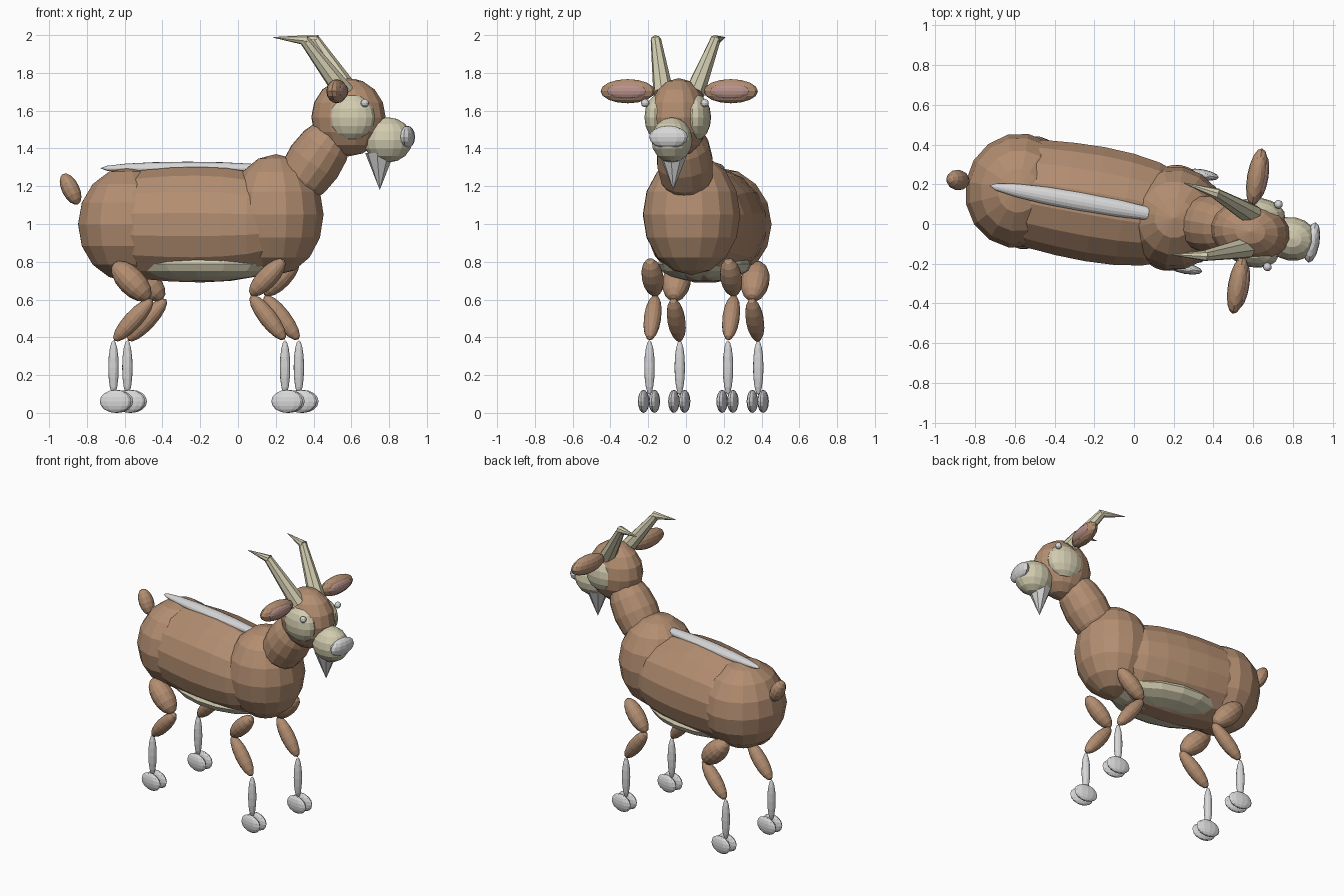
import bpy, bmesh, math
from mathutils import Matrix, Vector

if "Cube" in bpy.data.objects:
    bpy.data.objects.remove(bpy.data.objects["Cube"])

# The animal is laid out along its own axis, then turned a little about z
TURN = Matrix.Translation((0, 0.065, 0)) @ Matrix.Rotation(math.radians(-10), 4, 'Z')


def material(name, colour):
    m = bpy.data.materials.new(name)
    m.diffuse_color = (*colour, 1)
    m.use_nodes = True
    m.node_tree.nodes["Principled BSDF"].inputs["Base Color"].default_value = m.diffuse_color
    return m


BROWN = material("brown_coat", (0.45, 0.27, 0.165))
CREAM = material("cream", (0.64, 0.60, 0.43))
WHITE = material("pale_grey", (0.68, 0.68, 0.69))
PINK = material("ear_pink", (0.47, 0.28, 0.25))


def finish(bm, name, mat, matrix):
    bm.transform(TURN @ matrix)
    bmesh.ops.recalc_face_normals(bm, faces=bm.faces)
    mesh = bpy.data.meshes.new(name)
    bm.to_mesh(mesh)
    bm.free()
    mesh.materials.append(mat)
    obj = bpy.data.objects.new(name, mesh)
    bpy.context.collection.objects.link(obj)
    return obj


def ellipsoid(name, mat, centre, radii, pitch=0, segs=16, rings=8):
    """Faceted ellipsoid; pitch tips its top forward, in degrees."""
    bm = bmesh.new()
    bmesh.ops.create_uvsphere(bm, u_segments=segs, v_segments=rings, radius=1)
    m = (Matrix.Translation(centre) @ Matrix.Rotation(math.radians(pitch), 4, 'Y')
         @ Matrix.Diagonal((*radii, 1)))
    return finish(bm, name, mat, m)


def cone(name, mat, start, end, r1, r2, segs=8):
    """Cone or frustum between two points."""
    a, b = Vector(start), Vector(end)
    bm = bmesh.new()
    bmesh.ops.create_cone(bm, cap_ends=True, segments=segs, radius1=r1, radius2=r2,
                          depth=(b - a).length)
    rot = Vector((0, 0, 1)).rotation_difference(b - a).to_matrix().to_4x4()
    return finish(bm, name, mat, Matrix.Translation((a + b) / 2) @ rot)


def barrel(name, mat, centre, width, height, profile, segs=16):
    """Body barrel: rings of (offset along body, relative radius)."""
    bm = bmesh.new()
    loops = []
    for u, r in profile:
        angles = [2 * math.pi * (i + 0.5) / segs for i in range(segs)]
        loops.append([bm.verts.new((u, width * r * math.cos(a), height * r * math.sin(a)))
                      for a in angles])
    for p, q in zip(loops, loops[1:]):
        for i in range(segs):
            j = (i + 1) % segs
            bm.faces.new((p[i], p[j], q[j], q[i]))
    bm.faces.new(loops[0])
    bm.faces.new(loops[-1])
    return finish(bm, name, mat, Matrix.Translation(centre))


# Trunk
barrel("barrel", BROWN, (-0.2, 0, 0.997), 0.297, 0.312,
       [(-0.48, 0.55), (-0.42, 0.82), (-0.31, 0.94), (-0.15, 0.985), (0, 1),
        (0.15, 0.975), (0.29, 0.90), (0.38, 0.78), (0.46, 0.5)])
ellipsoid("chest", BROWN, (0.205, 0, 1.05), (0.255, 0.262, 0.32))
ellipsoid("rump", BROWN, (-0.59, 0, 0.998), (0.27, 0.29, 0.302))
ellipsoid("belly", CREAM, (-0.19, 0, 0.787), (0.41, 0.245, 0.093))
ellipsoid("back_stripe", WHITE, (-0.27, 0, 1.295), (0.035, 0.047, 0.47), 90)
ellipsoid("tail", BROWN, (-0.9, 0, 1.185), (0.047, 0.052, 0.09), -27, 12)

# Neck and head
ellipsoid("neck", BROWN, (0.41, 0, 1.33), (0.15, 0.15, 0.27), 35)
ellipsoid("head", BROWN, (0.594, 0, 1.565), (0.2, 0.157, 0.207))
ellipsoid("muzzle", CREAM, (0.805, 0, 1.445), (0.133, 0.11, 0.12))
ellipsoid("nose", WHITE, (0.91, 0, 1.46), (0.038, 0.104, 0.06), 0, 12)
cone("beard", WHITE, (0.762, 0, 1.375), (0.762, 0, 1.18), 0.078, 0)

for side, label in ((-1, "right"), (1, "left")):
    # Face details
    ellipsoid(f"cheek_{label}", CREAM, (0.625, side * 0.1, 1.565), (0.13, 0.076, 0.122))
    ellipsoid(f"eye_{label}", WHITE, (0.71, side * 0.16, 1.64), (0.022,) * 3, 0, 10, 6)
    ellipsoid(f"ear_{label}", BROWN, (0.58, side * 0.277, 1.703), (0.05, 0.146, 0.064))
    ellipsoid(f"inner_ear_{label}", PINK, (0.607, side * 0.277, 1.703),
              (0.03, 0.11, 0.043))
    # Horns: a thick lower piece and a swept tip
    base = (0.59, side * 0.083, 1.69)
    bend = (0.385, side * 0.16, 1.975)
    tip = (0.223, side * 0.183, 1.988)
    cone(f"horn_{label}", CREAM, base, bend, 0.055, 0.028)
    cone(f"horn_tip_{label}", CREAM, (0.4, side * 0.158, 1.972), tip, 0.028, 0.002)

    # Legs
    v = side * 0.211
    ellipsoid(f"front_upper_leg_{label}", BROWN, (0.195, v, 0.717), (0.055, 0.058, 0.13), 44)
    ellipsoid(f"front_lower_leg_{label}", BROWN, (0.197, v, 0.505), (0.048, 0.046, 0.148), -38)
    ellipsoid(f"rear_upper_leg_{label}", BROWN, (-0.536, v, 0.697), (0.073, 0.076, 0.135), -45)
    ellipsoid(f"rear_lower_leg_{label}", BROWN, (-0.526, v, 0.492), (0.048, 0.048, 0.15), 43)
    for end, u in (("front", 0.29), ("rear", -0.632)):
        ellipsoid(f"{end}_shank_{label}", WHITE, (u, v, 0.24), (0.028, 0.028, 0.145), 0, 12)
        for k, toe in ((-1, "a"), (1, "b")):
            ellipsoid(f"{end}_hoof_{label}_{toe}", WHITE, (u + 0.016, v + k * 0.029, 0.061),
                      (0.085, 0.027, 0.061), 0, 12)
